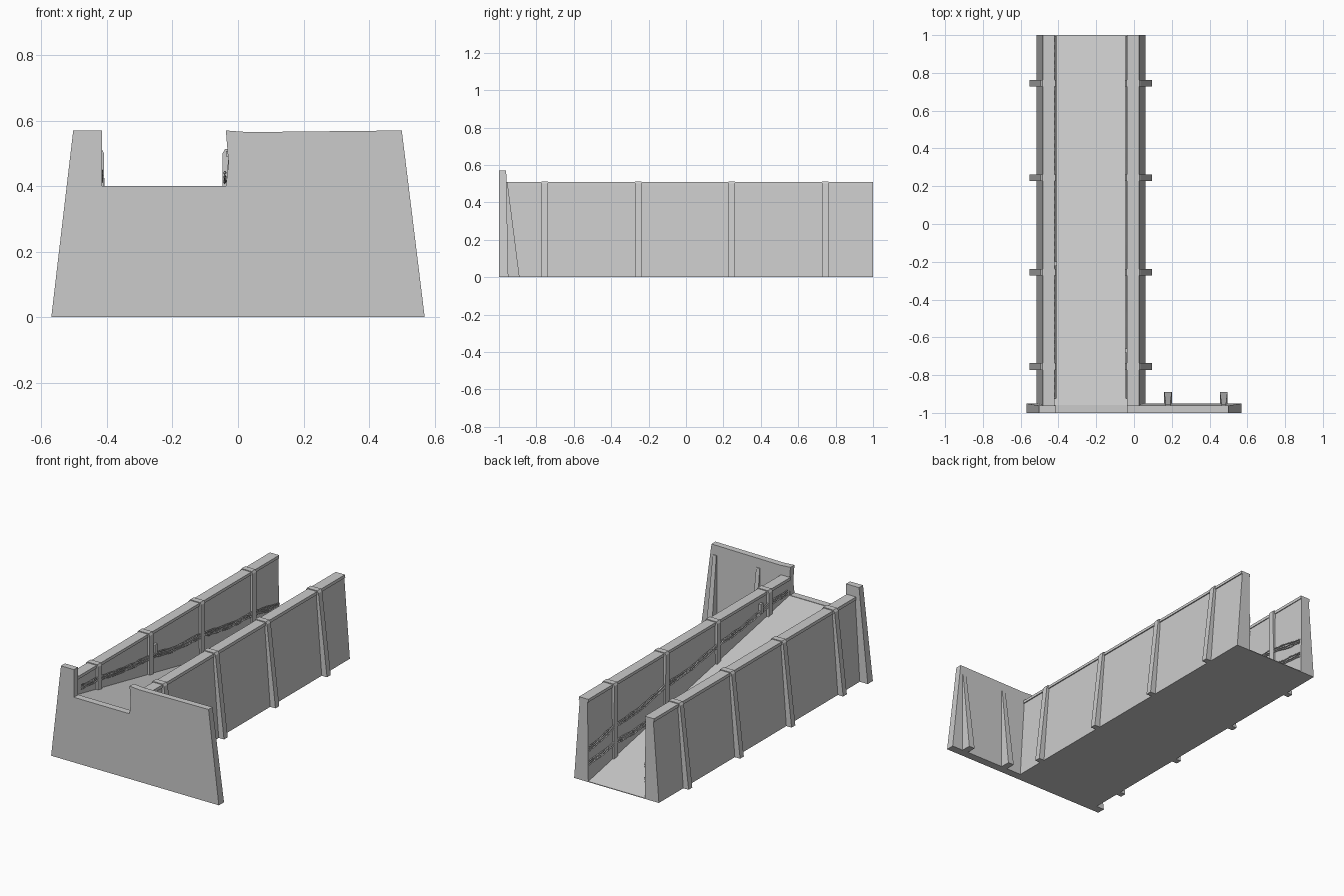
import bpy, bmesh, math, random
from mathutils import Vector

if "Cube" in bpy.data.objects:
    bpy.data.objects.remove(bpy.data.objects["Cube"], do_unlink=True)

random.seed(4)
CENTRE = -0.228            # middle of the channel
RIB_Y = [-0.755, -0.255, 0.245, 0.745]

concrete = bpy.data.materials.new("concrete grey")
concrete.use_nodes = True
GREY = (0.6, 0.6, 0.6, 1)
concrete.diffuse_color = GREY
concrete.node_tree.nodes["Principled BSDF"].inputs["Base Color"].default_value = GREY


def loft(name, start, end):
    """Solid between two matching outlines."""
    bm = bmesh.new()
    a = [bm.verts.new(p) for p in start]
    b = [bm.verts.new(p) for p in end]
    bm.faces.new(a)
    bm.faces.new(b[::-1])
    for i in range(len(a)):
        j = (i + 1) % len(a)
        bm.faces.new((a[j], a[i], b[i], b[j]))
    bmesh.ops.recalc_face_normals(bm, faces=bm.faces)
    mesh = bpy.data.meshes.new(name)
    bm.to_mesh(mesh)
    bm.free()
    mesh.materials.append(concrete)
    obj = bpy.data.objects.new(name, mesh)
    bpy.context.collection.objects.link(obj)
    return obj


def along_y(name, profile, y0, y1):
    return loft(name, [(x, y0, z) for x, z in profile], [(x, y1, z) for x, z in profile])


def along_x(name, profile, x0, x1):
    return loft(name, [(x0, y, z) for y, z in profile], [(x1, y, z) for y, z in profile])


def cable(name, points):
    """Thin sagging strand pinned to the wall."""
    curve = bpy.data.curves.new(name, "CURVE")
    curve.dimensions = "3D"
    curve.bevel_depth = 0.0045
    curve.bevel_resolution = 0
    spline = curve.splines.new("POLY")
    spline.points.add(len(points) - 1)
    for p, co in zip(spline.points, points):
        p.co = (*co, 1)
    curve.materials.append(concrete)
    bpy.context.collection.objects.link(bpy.data.objects.new(name, curve))


def floor_z(y):
    return 0.4 * (1 - y) / 1.97


# Sloping floor, solid down to the ground
along_x("ramp_floor", [(-0.97, 0), (1, 0), (1, 0.004), (-0.97, 0.4)],
        CENTRE - 0.2, CENTRE + 0.2)

# Front headwall with a notch and slightly chipped corner
headwall = [(-0.57, 0), (0.57, 0), (0.5, 0.57), (0.03, 0.565), (-0.037, 0.57),
            (-0.029, 0.47), (-0.037, 0.4), (-0.415, 0.4), (-0.415, 0.57), (-0.503, 0.57)]
loft("headwall", [(x, -1, z) for x, z in headwall],
     [(x, -0.95 - 0.02 * z, z) for x, z in headwall])

# Wedge buttresses behind the headwall
for i, x in enumerate((0.18, 0.475)):
    loft(f"buttress_{i + 1}",
         [(x - 0.02, -0.97, 0), (x - 0.02, -0.89, 0), (x - 0.012, -0.955, 0.51), (x - 0.012, -0.97, 0.51)],
         [(x + 0.02, -0.97, 0), (x + 0.02, -0.89, 0), (x + 0.012, -0.955, 0.51), (x + 0.012, -0.97, 0.51)])

for side, label in ((1, "left"), (-1, "right")):
    def mirror(profile):
        return [(CENTRE + side * x, z) for x, z in profile]

    # Battered wall and its coping
    along_y(label + "_wall", mirror([(0.192, 0), (0.288, 0), (0.25, 0.495), (0.197, 0.495)]), -0.97, 1)
    along_y(label + "_coping", mirror([(0.192, 0.49), (0.257, 0.49), (0.255, 0.508), (0.192, 0.508)]), -0.97, 1)

    # Ribs that wrap the wall, inside and out
    rib = mirror([(0.183, 0), (0.324, 0), (0.266, 0.5), (0.257, 0.513), (0.188, 0.513), (0.181, 0.5)])
    for i, y in enumerate(RIB_Y):
        along_y(f"{label}_rib_{i + 1}", rib, y - 0.018, y + 0.018)

    # Two bundles of wavy cables along the inner face
    for b, (z_back, z_front) in enumerate(((0.22, 0.445), (0.13, 0.25))):
        for s in range(3):
            points = []
            for k in range(49):
                y = 0.995 - k * 0.04
                t = k / 48
                sag = -0.014 * abs(math.sin((y - 0.245) * math.tau))
                z = z_back + (z_front - z_back) * t + sag + 0.012 * (s - 1)
                z += random.uniform(-0.004, 0.004)
                if z < floor_z(y) + 0.006:
                    break
                points.append(Vector((CENTRE + side * 0.188, y, z)))
            cable(f"{label}_cable_{b + 1}_{s + 1}", points)

# Small junction posts on the inner wall
for i, y in enumerate((-0.21, -0.67)):
    side = -1 if i == 0 else 1
    x = CENTRE + side * 0.188
    z = floor_z(y) + 0.12 - 0.06 * i
    along_y(f"junction_post_{i + 1}", [(x - 0.008, z), (x + 0.008, z), (x + 0.008, z + 0.06), (x - 0.008, z + 0.06)],
            y - 0.012, y + 0.012)
